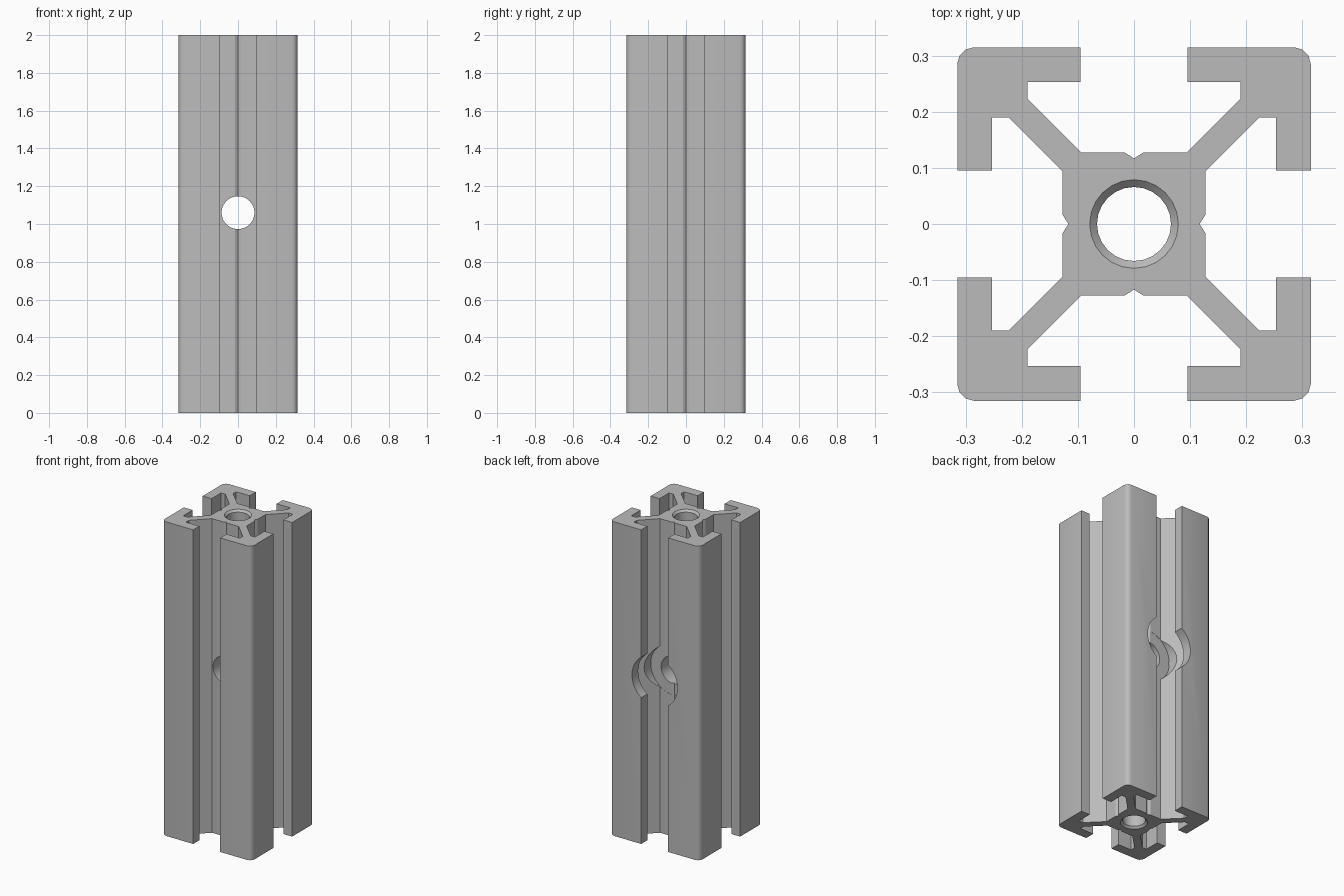
import bpy
import bmesh
import math

cube = bpy.data.objects.get("Cube")
if cube:
    bpy.data.objects.remove(cube, do_unlink=True)

HEIGHT = 2.0
HALF = 0.315
ROUND = 0.03
HOLE_Z = 1.06


def make_object(name, bm):
    bmesh.ops.recalc_face_normals(bm, faces=bm.faces)
    mesh = bpy.data.meshes.new(name)
    bm.to_mesh(mesh)
    bm.free()
    obj = bpy.data.objects.new(name, mesh)
    bpy.context.collection.objects.link(obj)
    return obj


def lathe(name, rings, sides):
    """Closed solid of revolution from (radius, height) pairs."""
    bm = bmesh.new()
    loops = []
    for r, z in rings:
        loops.append([bm.verts.new((r * math.cos(math.tau * i / sides),
                                    r * math.sin(math.tau * i / sides), z))
                      for i in range(sides)])
    for low, high in zip(loops, loops[1:]):
        for i in range(sides):
            j = (i + 1) % sides
            bm.faces.new((low[i], low[j], high[j], high[i]))
    bm.faces.new(loops[0])
    bm.faces.new(loops[-1])
    return make_object(name, bm)


def cut(target, cutter):
    cutter.hide_render = True
    bpy.context.view_layer.objects.active = target
    mod = target.modifiers.new("cut", "BOOLEAN")
    mod.operation = "DIFFERENCE"
    mod.solver = "EXACT"
    mod.object = cutter
    bpy.ops.object.modifier_apply(modifier=mod.name)
    bpy.data.objects.remove(cutter, do_unlink=True)


# Slotted cross-section: half a quadrant, mirrored on the diagonal, turned four times
half = [(0.016, 0.127), (0.094, 0.127), (0.19, 0.223),
        (0.19, 0.253), (0.095, 0.253), (0.095, HALF)]
centre = HALF - ROUND
corner = [(centre + ROUND * math.cos(a), centre + ROUND * math.sin(a))
          for a in (math.radians(90 - 30 * i) for i in range(4))]
quadrant = [(0, 0.117)] + half + corner + [(y, x) for x, y in reversed(half)]
outline = []
for turn in range(4):
    for x, y in quadrant:
        for _ in range(turn):
            x, y = y, -x
        outline.append((x, y))

bm = bmesh.new()
base = bm.faces.new([bm.verts.new((x, y, 0)) for x, y in outline])
top = bmesh.ops.extrude_face_region(bm, geom=[base], use_keep_orig=True)
bmesh.ops.translate(bm, vec=(0, 0, HEIGHT),
                    verts=[v for v in top["geom"] if isinstance(v, bmesh.types.BMVert)])
rail = make_object("slotted_rail", bm)

# Long centre bore, chamfered at both ends
bore, lip, over = 0.066, 0.013, 0.01
wide = bore + lip + over
cut(rail, lathe("bore_cutter", [(wide, -over), (bore, lip),
                                (bore, HEIGHT - lip), (wide, HEIGHT + over)], 24))

# Cross hole, then the wider access hole through the back lips
for name, radius, start in (("cross_hole_cutter", 0.087, -0.5),
                            ("access_hole_cutter", 0.16, 0.126)):
    cutter = lathe(name, [(radius, start), (radius, 0.5)], 40)
    cutter.rotation_euler.x = -math.pi / 2
    cutter.location.z = HOLE_Z
    bpy.context.view_layer.update()
    cut(rail, cutter)

# Plain grey metal
grey = bpy.data.materials.new("grey_metal")
grey.use_nodes = True
colour = (0.5, 0.5, 0.5, 1)
grey.diffuse_color = colour
grey.node_tree.nodes["Principled BSDF"].inputs["Base Color"].default_value = colour
rail.data.materials.clear()
rail.data.materials.append(grey)
for face in rail.data.polygons:
    face.material_index = 0

bpy.ops.object.select_all(action="DESELECT")
rail.select_set(True)
bpy.context.view_layer.objects.active = rail
bpy.ops.object.shade_smooth_by_angle(angle=math.radians(31))
